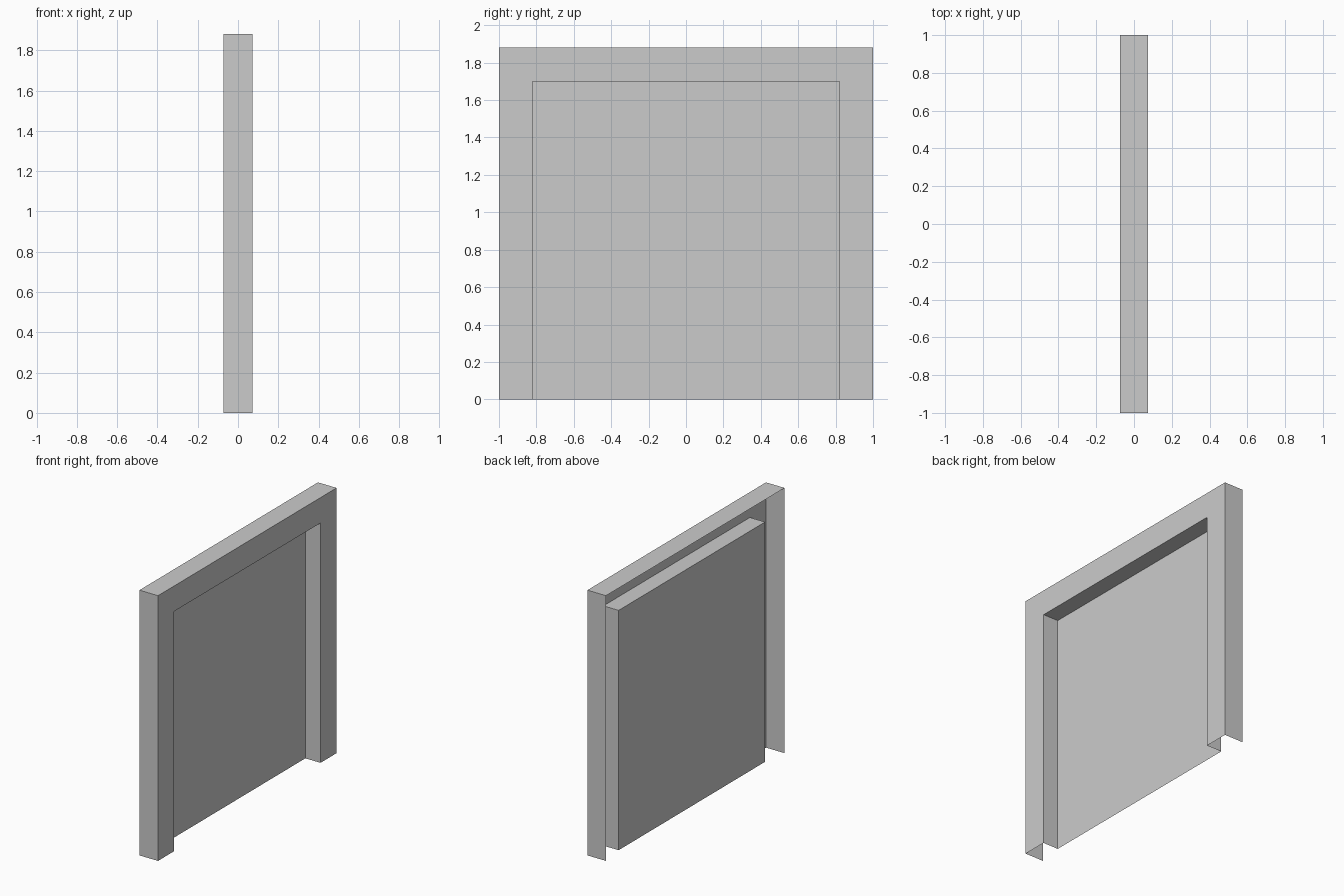
import bpy, bmesh

if "Cube" in bpy.data.objects:
    bpy.data.objects.remove(bpy.data.objects["Cube"])

HALF_T = 0.073      # half thickness of the frame
PANEL_X = -0.046    # plane of the recessed panel


def arch(bm, x, half_w, height):
    """Upside-down U of vertices at depth x."""
    pts = [(-half_w, 0), (-half_w, height), (half_w, height), (half_w, 0)]
    return [bm.verts.new((x, y, z)) for y, z in pts]


def bridge(bm, a, b):
    """Join two arches with three quads."""
    for i in range(3):
        bm.faces.new((a[i], a[i + 1], b[i + 1], b[i]))


def make_object(name, bm):
    mesh = bpy.data.meshes.new(name)
    bm.to_mesh(mesh)
    bm.free()
    obj = bpy.data.objects.new(name, mesh)
    bpy.context.collection.objects.link(obj)
    return obj


# Frame shell: outer edge, face surround and inner reveal, open at back and base
bm = bmesh.new()
back = arch(bm, -HALF_T, 1.0, 1.88)
outer = arch(bm, HALF_T, 1.0, 1.88)
inner = arch(bm, HALF_T, 0.82, 1.70)
deep = arch(bm, PANEL_X, 0.82, 1.70)
bridge(bm, back, outer)
bridge(bm, outer, inner)
bridge(bm, inner, deep)
make_object("door_frame", bm)

# Door panel: single sheet closing the recess, facing +x
bm = bmesh.new()
bm.faces.new(reversed(arch(bm, PANEL_X, 0.82, 1.70)))
make_object("door_panel", bm)
